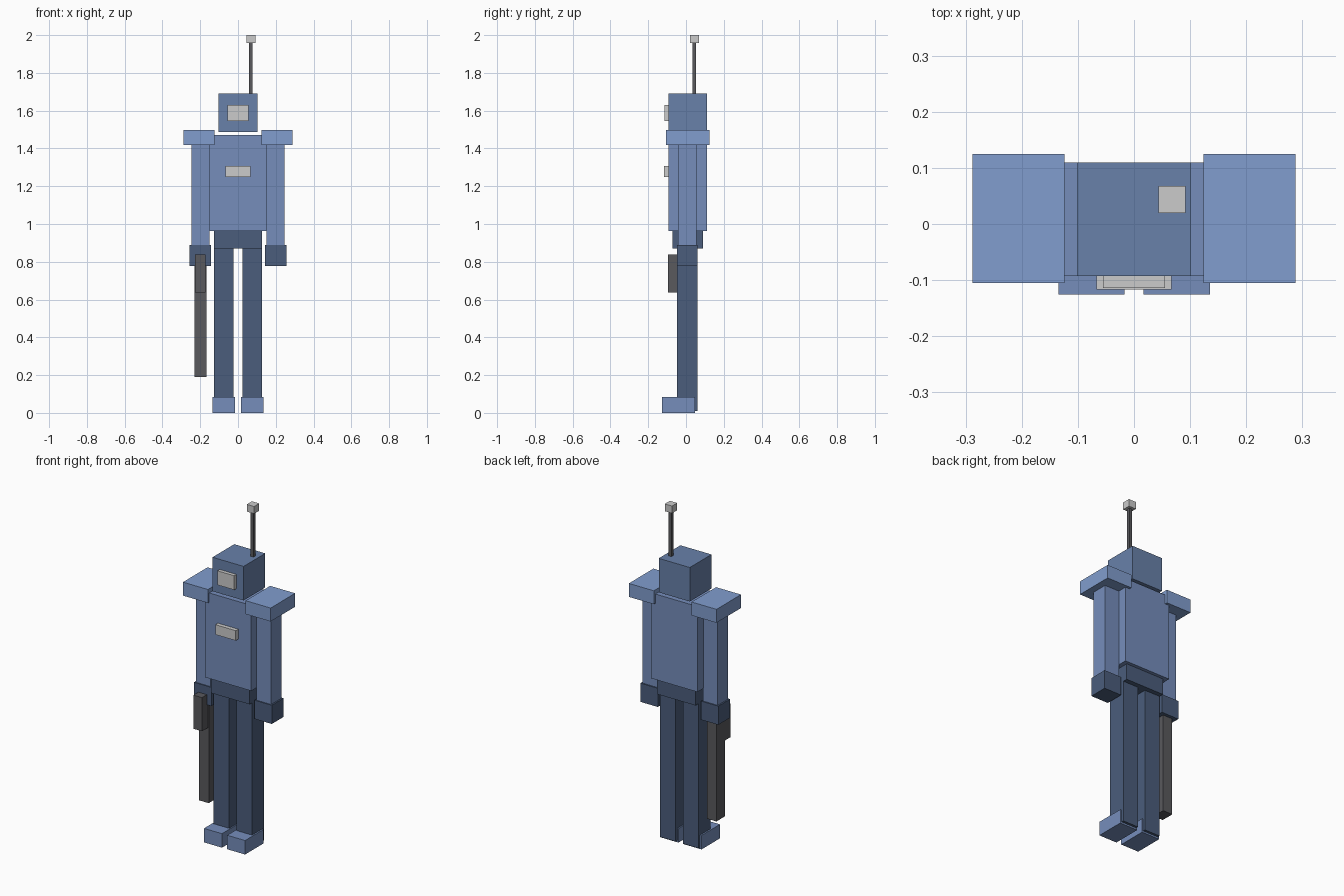
import bpy

if "Cube" in bpy.data.objects:
    bpy.data.objects.remove(bpy.data.objects["Cube"])


def material(name, rgb):
    m = bpy.data.materials.new(name)
    m.diffuse_color = (*rgb, 1)
    m.use_nodes = True
    m.node_tree.nodes["Principled BSDF"].inputs["Base Color"].default_value = m.diffuse_color
    return m


ARMOUR = material("armour_blue", (0.18, 0.27, 0.50))
HELMET = material("helmet_blue", (0.14, 0.22, 0.40))
PAD = material("pad_blue", (0.22, 0.34, 0.62))
DARK = material("dark_blue", (0.07, 0.11, 0.20))
GUNMETAL = material("gunmetal", (0.10, 0.10, 0.11))


def box(name, x, y, z, mat=None):
    """Box given by its (min, max) range on each axis."""
    mid = [(a + b) / 2 for a, b in (x, y, z)]
    bpy.ops.mesh.primitive_cube_add(size=1, location=mid)
    ob = bpy.context.object
    ob.name = name
    ob.scale = [b - a for a, b in (x, y, z)]
    bpy.ops.object.transform_apply(location=False, rotation=False, scale=True)
    if mat:
        ob.data.materials.append(mat)
    return ob


def pair(name, x, y, z, mat):
    """The same box on the left (+x) and right (-x) of the body."""
    box("left_" + name, x, y, z, mat)
    box("right_" + name, (-x[1], -x[0]), y, z, mat)


# Body and head
box("torso", (-0.152, 0.152), (-0.093, 0.11), (0.964, 1.472), ARMOUR)
box("pelvis", (-0.126, 0.126), (-0.072, 0.09), (0.869, 0.964), DARK)
box("head", (-0.102, 0.102), (-0.093, 0.11), (1.488, 1.69), HELMET)

# Limbs
pair("shoulder_pad", (0.124, 0.288), (-0.105, 0.125), (1.417, 1.497), PAD)
pair("arm", (0.15, 0.247), (-0.042, 0.055), (0.885, 1.42), ARMOUR)
pair("hand", (0.142, 0.256), (-0.048, 0.062), (0.778, 0.889), DARK)
pair("leg", (0.024, 0.126), (-0.048, 0.062), (0.01, 0.869), DARK)
pair("foot", (0.017, 0.135), (-0.126, 0.047), (0.0, 0.083), ARMOUR)

# Face and chest plates
box("visor", (-0.055, 0.055), (-0.114, -0.09), (1.546, 1.63))
box("chest_plate", (-0.067, 0.067), (-0.117, -0.09), (1.249, 1.308))

# Antenna
box("antenna_rod", (0.059, 0.077), (0.035, 0.053), (1.69, 1.96), GUNMETAL)
box("antenna_tip", (0.044, 0.092), (0.02, 0.068), (1.957, 2.0))

# Rifle held in the right hand
box("rifle_barrel", (-0.23, -0.167), (-0.036, 0.043), (0.19, 0.83), GUNMETAL)
box("rifle_magazine", (-0.227, -0.171), (-0.094, -0.036), (0.638, 0.838), GUNMETAL)
